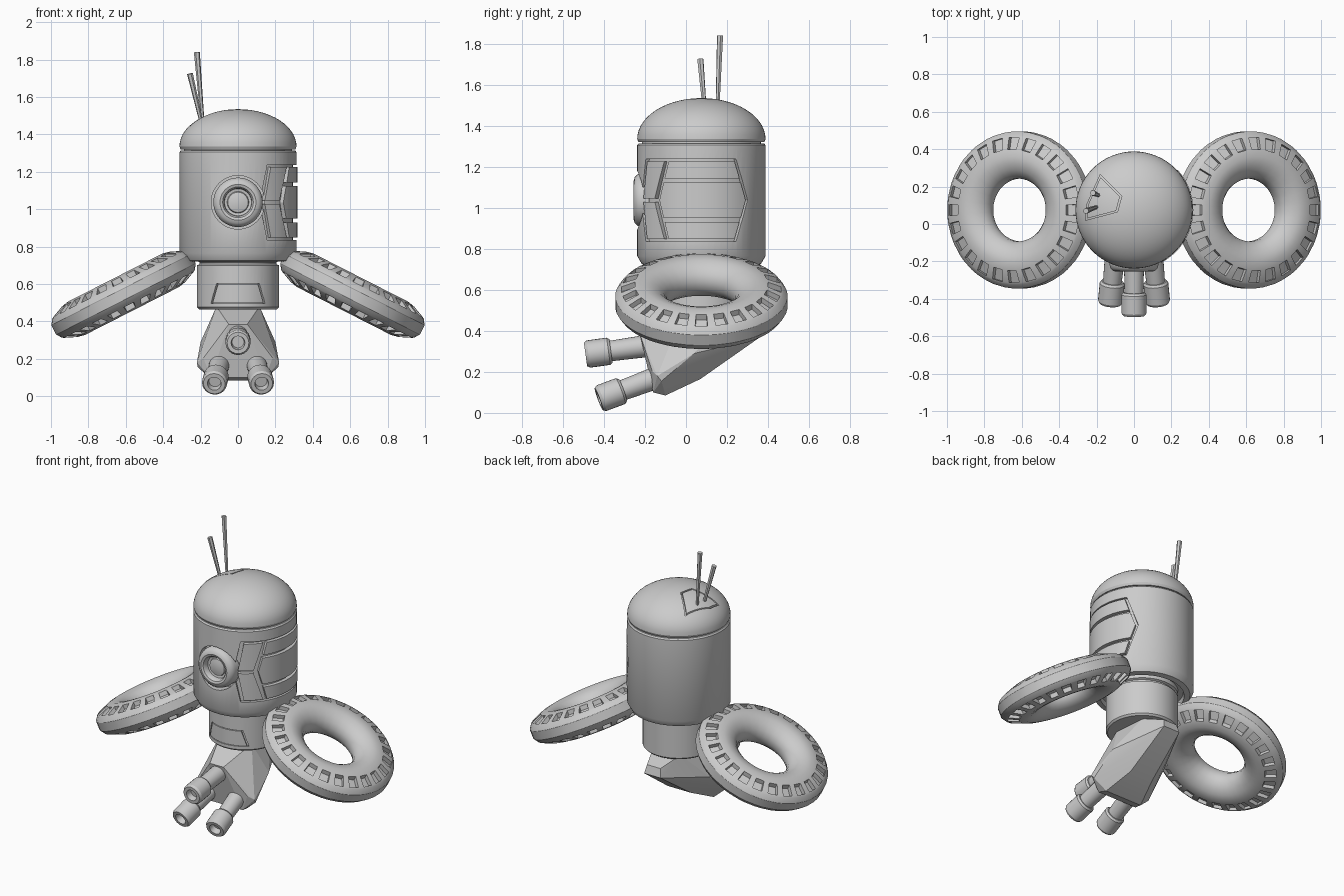
import bpy, bmesh
from math import sin, cos, asin, sqrt, pi, radians
from mathutils import Matrix, Vector

if "Cube" in bpy.data.objects:
    bpy.data.objects.remove(bpy.data.objects["Cube"])

CY, R = 0.075, 0.313          # body axis and radius
NR = 0.219                    # neck radius


def finish(name, bm, angle=30):
    bmesh.ops.remove_doubles(bm, verts=bm.verts, dist=1e-5)
    bmesh.ops.recalc_face_normals(bm, faces=bm.faces)
    me = bpy.data.meshes.new(name)
    bm.to_mesh(me)
    bm.free()
    ob = bpy.data.objects.new(name, me)
    bpy.context.collection.objects.link(ob)
    smooth(ob, angle)
    return ob


def smooth(ob, angle=30):
    bpy.ops.object.select_all(action='DESELECT')
    ob.select_set(True)
    bpy.context.view_layer.objects.active = ob
    bpy.ops.object.shade_smooth_by_angle(angle=radians(angle))


def lathe(name, profile, mat, seg=64):
    """Revolve (radius, height) points about local z."""
    bm = bmesh.new()
    rows = [[bm.verts.new(mat @ Vector((r * cos(2 * pi * i / seg), r * sin(2 * pi * i / seg), h)))
             for i in range(seg)] for r, h in profile]
    for a, b in zip(rows, rows[1:]):
        for i in range(seg):
            j = (i + 1) % seg
            bm.faces.new((a[i], a[j], b[j], b[i]))
    bmesh.ops.dissolve_degenerate(bm, dist=1e-6, edges=bm.edges)
    return finish(name, bm)


def aim(start, end):
    d = Vector(end) - Vector(start)
    return Matrix.Translation(start) @ d.to_track_quat('Z', 'Y').to_matrix().to_4x4(), d.length


def plate(name, pts, surf, lo, hi, step):
    """Flat outline thickened from lo to hi and bent onto a surface."""
    bm = bmesh.new()
    bm.faces.new([bm.verts.new((u, v, lo)) for u, v in pts])
    for k in range(2):
        vals = [p[k] for p in pts]
        if k == 1 and surf is not on_dome:
            break
        for n in range(1, int((max(vals) - min(vals)) / step) + 1):
            co, no = [0, 0, 0], [0, 0, 0]
            co[k], no[k] = min(vals) + n * step, 1
            bmesh.ops.bisect_plane(bm, geom=bm.verts[:] + bm.edges[:] + bm.faces[:],
                                   plane_co=co, plane_no=no)
    ext = bmesh.ops.extrude_face_region(bm, geom=bm.faces[:], use_keep_orig=True)
    for g in ext['geom']:
        if isinstance(g, bmesh.types.BMVert):
            g.co.z = hi
    for v in bm.verts:
        v.co = surf(*v.co)
    return finish(name, bm)


def on_cylinder(a, z, r):
    return Vector((r * cos(a), CY + r * sin(a), z))


def on_dome(x, y, w):
    q = min(1, (x * x + (y - CY) ** 2) / R ** 2)
    return Vector((x, y, 1.335 + 0.2 * sqrt(1 - q) + w))


def cut(host, cutter):
    mod = host.modifiers.new("pocket", 'BOOLEAN')
    mod.operation, mod.solver, mod.object = 'DIFFERENCE', 'EXACT', cutter
    bpy.context.view_layer.objects.active = host
    bpy.ops.object.modifier_apply(modifier=mod.name)
    bpy.data.objects.remove(cutter)
    smooth(host)


def shrink(pts, k):
    cx, cy = (sum(p[i] for p in pts) / len(pts) for i in (0, 1))
    return [(cx + (x - cx) * k, cy + (y - cy) * k) for x, y in pts]


axis = Matrix.Translation((0, CY, 0))

# Body, dome and neck
body = lathe("body", [(0, .75), (.25, .75), (.255, .72), (.29, .725), (.313, .765), (.313, 1.305),
                      (.306, 1.314), (.29, 1.314), (0, 1.314)], axis)
dome = lathe("dome", [(0, 1.3), (.29, 1.3), (.29, 1.32), (.306, 1.32)] +
             [(R * cos(i * pi / 28), 1.335 + .2 * sin(i * pi / 28)) for i in range(15)], axis)
neck = lathe("neck", [(0, .465), (.208, .465), (.219, .476), (.219, .7), (.205, .706),
                      (.205, .716), (.219, .722), (.219, .76), (0, .76)], axis)

# Side panels let into the body on the right only
def side(pts):
    return [(asin((y - CY) / R), z) for y, z in pts]

cut(body, plate("panel_pocket", side([(-.196, 1.237), (.244, 1.237), (.3, 1.037), (.244, .836),
                                      (-.196, .836), (-.216, 1.037)]), on_cylinder, R - .02, R + .03, .1))
upper = {"strip": [(-.083, 1.225), (.235, 1.225), (.258, 1.144), (-.102, 1.144)],
         "front_panel": [(-.186, 1.225), (-.104, 1.225), (-.149, 1.046), (-.204, 1.046)]}
for name, pts in upper.items():
    low = [(y, 2.074 - z) for y, z in pts]
    plate("upper_" + name, side(pts), on_cylinder, R - .03, R + .004, .1)
    plate("lower_" + name, side(low), on_cylinder, R - .03, R + .004, .1)
plate("middle_strip", side([(-.107, 1.124), (.264, 1.124), (.288, 1.037), (.264, .95), (-.107, .95),
                            (-.127, 1.037)]), on_cylinder, R - .03, R + .004, .1)

# Neck panel
trap = [(-pi / 2 + a, z) for a, z in [(-.72, .497), (.72, .497), (.55, .603), (-.55, .603)]]
cut(neck, plate("neck_pocket", trap, on_cylinder, NR - .015, NR + .03, .1))
plate("neck_panel", shrink(trap, .92), on_cylinder, NR - .02, NR + .001, .1)

# Antenna hatch and antennas
hatch = [(-.18, .265), (-.065, .15), (-.088, .065), (-.258, .02), (-.252, .105)]
cut(dome, plate("hatch_pocket", hatch, on_dome, -.02, .06, .03))
plate("antenna_hatch", shrink(hatch, .9), on_dome, -.03, -.001, .03)
for i, (a, b) in enumerate([((-.188, .095, 1.43), (-.257, .07, 1.725)),
                            ((-.186, .152, 1.43), (-.22, .166, 1.84))]):
    m, L = aim(a, b)
    lathe(f"antenna_{i + 1}", [(0, 0), (.009, 0), (.016, L), (0, L)], m, 6)

# Eye set in a round pocket
m, _ = aim((0, 0, 1.037), (0, -1, 1.037))
cut(body, lathe("eye_pocket", [(0, .17), (.143, .17), (.143, .4), (0, .4)], m, 48))
lathe("eye", [(0, .15), (.132, .15), (.132, .215), (.126, .236), (.112, .25), (.096, .255), (.082, .25),
              (.074, .238), (.072, .215), (.058, .212), (.054, .222), (.03, .228), (0, .23)], m, 48)

# Tilted ring wings: round tube inside, sloped slotted band outside on both faces
half = [(.42, .028), (.4, .057), (.39, .063), (.325, .091), (.285, .1), (.25, .095), (.215, .08),
        (.185, .054), (.168, .02)]
loop = half + [(r, -h) for r, h in reversed(half)]
N, SLOTS = len(loop), 24
for s, label in ((1, "right"), (-1, "left")):
    bm = bmesh.new()
    angs = [2 * pi / SLOTS * (i + f) for i in range(SLOTS) for f in (-.3, .3)]
    rows = [[bm.verts.new((r * cos(a), r * sin(a), h)) for r, h in loop] for a in angs]
    slots = []
    for i in range(len(rows)):
        a, b = rows[i], rows[(i + 1) % len(rows)]
        for k in range(N):
            f = bm.faces.new((a[k], b[k], b[(k + 1) % N], a[(k + 1) % N]))
            if i % 2 == 0 and k in (2, N - 4):
                slots.append(f)
    for f in bmesh.ops.extrude_discrete_faces(bm, faces=slots)['faces']:
        for v in f.verts:
            v.co.z -= .028 if v.co.z > 0 else -.028
    bm.transform(Matrix.Translation((s * .612, CY, .545)) @ Matrix.Rotation(s * radians(27), 4, 'Y'))
    finish(label + "_ring_wing", bm)

# Faceted block under the neck
bm = bmesh.new()
for x, y, z in [(.05, -.225, .385), (.185, -.165, .205), (.22, -.14, .18), (.215, -.12, .155), (.145, -.16, .1),
                (.135, -.1, .085), (.115, -.02, .48), (.2, .04, .29), (.085, .07, .165),
                (.06, .355, .365), (.05, .34, .42), (.1, .2, .47)]:
    bm.verts.new((x, y, z))
    bm.verts.new((-x, y, z))
bmesh.ops.convex_hull(bm, input=bm.verts)
bmesh.ops.delete(bm, geom=[v for v in bm.verts if not v.link_faces], context='VERTS')
finish("gun_block", bm, 12)

# Three barrels
for name, a, b in [("top", (0, -.12, .336), (0, -.49, .285)),
                   ("right", (.095, -.1, .188), (.127, -.425, .067)),
                   ("left", (-.095, -.1, .188), (-.127, -.425, .067))]:
    m, L = aim(a, b)
    c = L - .125
    lathe(name + "_barrel", [(0, 0), (.056, 0), (.05, c), (.058, c), (.067, c + .012), (.067, L - .014),
                             (.058, L), (.037, L), (.032, L - .04), (0, L - .04)], m, 24)
